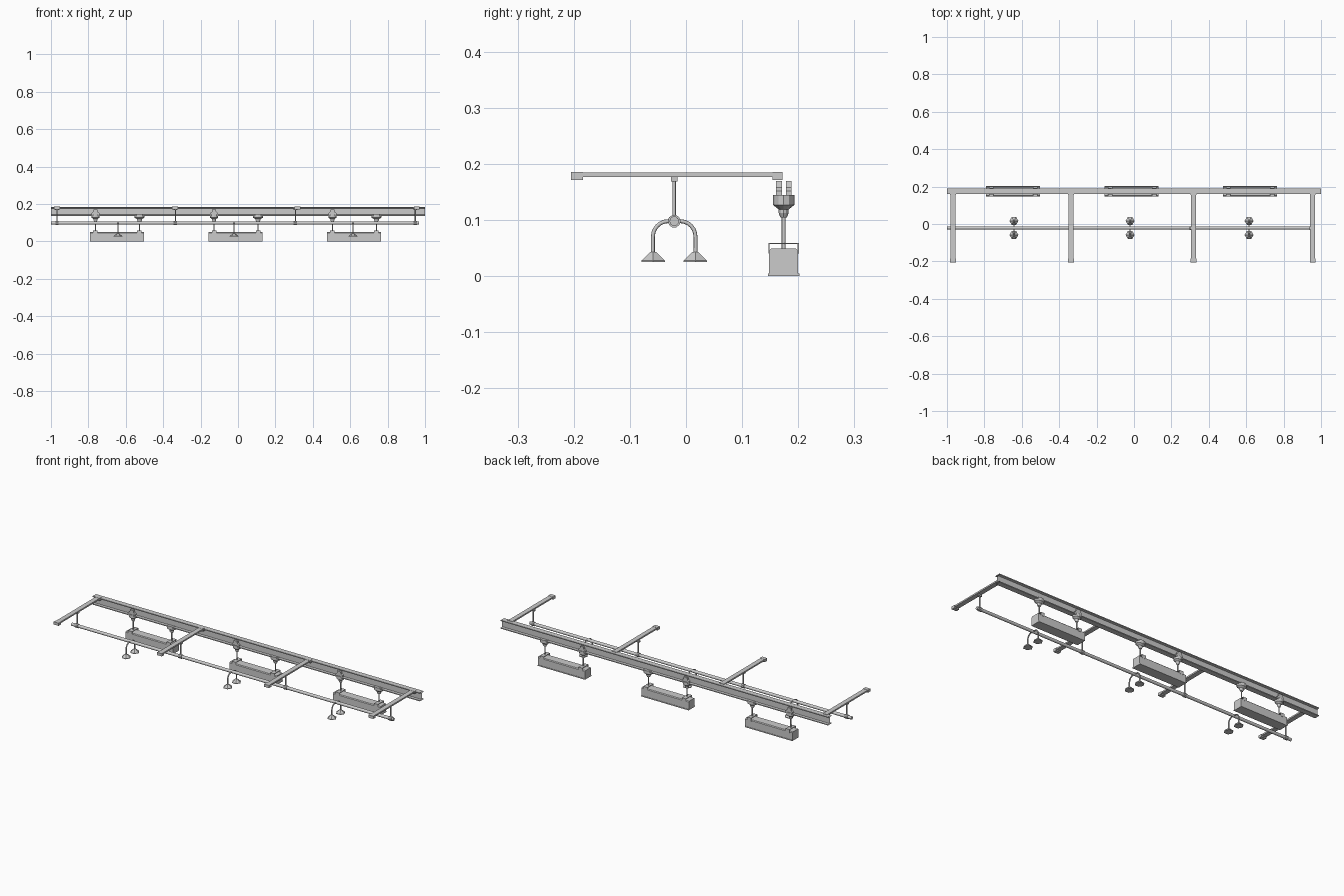
import bpy, bmesh, math
from mathutils import Vector

if "Cube" in bpy.data.objects:
    bpy.data.objects.remove(bpy.data.objects["Cube"])

RAIL_Y, PIPE_Y, PIPE_Z = 0.174, -0.021, 0.098


def make(name, verts, faces):
    me = bpy.data.meshes.new(name)
    me.from_pydata(verts, [], faces)
    bm = bmesh.new()
    bm.from_mesh(me)
    bmesh.ops.recalc_face_normals(bm, faces=bm.faces)
    bm.to_mesh(me)
    bm.free()
    ob = bpy.data.objects.new(name, me)
    bpy.context.collection.objects.link(ob)
    return ob


def prism_x(name, profile, x0, x1, caps=True):
    """Extrude a (y, z) outline along x."""
    n = len(profile)
    verts = [(x, y, z) for x in (x0, x1) for y, z in profile]
    faces = [(i, (i + 1) % n, n + (i + 1) % n, n + i) for i in range(n)]
    if caps:
        faces += [tuple(range(n)), tuple(range(n, 2 * n))]
    return make(name, verts, faces)


def prism_y(name, profile, y0, y1):
    """Extrude an (x, z) outline along y."""
    n = len(profile)
    verts = [(x, y, z) for y in (y0, y1) for x, z in profile]
    faces = [(i, (i + 1) % n, n + (i + 1) % n, n + i) for i in range(n)]
    return make(name, verts, faces + [tuple(range(n)), tuple(range(n, 2 * n))])


def box(name, x0, x1, y0, y1, z0, z1):
    return prism_x(name, [(y0, z0), (y1, z0), (y1, z1), (y0, z1)], x0, x1)


def lathe(name, x, y, rings, sides, sx=1.0, sy=1.0):
    """Stack of (radius, z) rings round a vertical axis."""
    verts = [(x + sx * r * math.cos(2 * math.pi * i / sides),
              y + sy * r * math.sin(2 * math.pi * i / sides), z)
             for r, z in rings for i in range(sides)]
    faces = [(k * sides + i, k * sides + (i + 1) % sides,
              (k + 1) * sides + (i + 1) % sides, (k + 1) * sides + i)
             for k in range(len(rings) - 1) for i in range(sides)]
    last = (len(rings) - 1) * sides
    faces += [tuple(range(sides)), tuple(range(last, last + sides))]
    return make(name, verts, faces)


def tube_yz(name, x, path, r, sides=8):
    """Round tube following (y, z) points in a plane of constant x."""
    verts = []
    for i, p in enumerate(path):
        a, b = path[max(i - 1, 0)], path[min(i + 1, len(path) - 1)]
        t = Vector((0, b[0] - a[0], b[1] - a[1])).normalized()
        side = Vector((0, -t.z, t.y))
        for k in range(sides):
            w = 2 * math.pi * k / sides
            verts.append(Vector((x, *p)) + r * (Vector((math.cos(w), 0, 0)) + math.sin(w) * side))
    faces = [(k * sides + i, k * sides + (i + 1) % sides,
              (k + 1) * sides + (i + 1) % sides, (k + 1) * sides + i)
             for k in range(len(path) - 1) for i in range(sides)]
    faces += [tuple(range(sides)), tuple(range(len(verts) - sides, len(verts)))]
    return make(name, verts, faces)


def circle(y, z, r, n):
    return [(y + r * math.cos(2 * math.pi * i / n), z + r * math.sin(2 * math.pi * i / n))
            for i in range(n)]


# main I-beam rail, open at its ends
half = [(0.0145, 0.137), (0.0145, 0.142), (0.003, 0.144),
        (0.003, 0.177), (0.0145, 0.179), (0.0145, 0.184)]
outline = [(RAIL_Y + y, z) for y, z in half] + [(RAIL_Y - y, z) for y, z in reversed(half)]
prism_x("rail_beam", outline, -1, 1, caps=False)

# cross arms with end blocks
for x in (-0.968, -0.337, 0.318, 0.955):
    box("cross_arm", x - 0.013, x + 0.013, -0.19, 0.16, 0.177, 0.185)
    box("arm_front_block", x - 0.015, x + 0.015, -0.205, -0.184, 0.171, 0.186)
    box("arm_rear_block", x - 0.015, x + 0.015, 0.154, 0.172, 0.171, 0.186)

# conduit pipe with hanger rods and clamp rings
prism_x("conduit_pipe", circle(PIPE_Y, PIPE_Z, 0.0085, 10), -1, 0.967)
for x in (-0.968, -0.335, 0.307, 0.948):
    prism_x("pipe_clamp", circle(PIPE_Y, PIPE_Z, 0.0115, 10), x - 0.009, x + 0.009)
    lathe("pipe_hanger", x, PIPE_Y, [(0.003, 0.105), (0.003, 0.17)], 8)
    box("hanger_foot", x - 0.01, x + 0.01, PIPE_Y - 0.006, PIPE_Y + 0.006, 0.169, 0.178)

# paired gooseneck lamps under the pipe
for x in (-0.642, -0.021, 0.615):
    for s in (-1, 1):
        path = [(0, 0.098)] + [(0.011 + 0.027 * math.sin(a), 0.07 + 0.028 * math.cos(a))
                               for a in [i * math.pi / 12 for i in range(7)]] + [(0.038, 0.04)]
        tube_yz("gooseneck", x, [(PIPE_Y + s * y, z) for y, z in path], 0.0035)
        lathe("lamp_shade", x, PIPE_Y + s * 0.0375,
              [(0.024, 0.025), (0.024, 0.028), (0.006, 0.043)], 6)

# hanging boxes with their trolleys
for x0 in (-0.791, -0.157, 0.476):
    x1 = x0 + 0.289
    prism_x("hanging_box", [(0.146, 0), (0.202, 0), (0.202, 0.005), (0.2, 0.005),
                            (0.2, 0.045), (0.196, 0.049), (0.152, 0.049),
                            (0.148, 0.045), (0.148, 0.005), (0.146, 0.005)], x0, x1)
    for i, x in enumerate((x0 + 0.029, x0 + 0.264)):
        # thin bracket over the box
        box("bracket_top", x - 0.012, x + 0.012, 0.147, 0.201, 0.057, 0.059)
        for y in (0.147, 0.199):
            box("bracket_side", x - 0.012, x + 0.012, y, y + 0.002, 0.04, 0.057)
        lathe("box_rod", x, RAIL_Y, [(0.0035, 0.048), (0.0035, 0.11)], 8)
        wide = 1.15 if i == 0 else 1.4
        lathe("trolley_body", x, RAIL_Y,
              [(0.006, 0.105), (0.009, 0.113), (0.009, 0.119), (0.019, 0.127), (0.019, 0.145)],
              12, sx=wide)
        if i == 0:
            # upright plates gripping both sides of the web
            plate = [(-0.021, 0.14), (0.021, 0.14), (0.021, 0.152), (0.012, 0.158),
                     (0.01, 0.17), (-0.01, 0.17), (-0.012, 0.158), (-0.021, 0.152)]
            for y0, y1 in ((0.16, 0.171), (0.178, 0.188)):
                prism_y("trolley_plate", [(x + a, z) for a, z in plate], y0, y1)

# smooth the round parts, keep hard edges
bpy.ops.object.select_all(action='DESELECT')
for ob in bpy.context.scene.objects:
    if ob.name.split(".")[0] in {"conduit_pipe", "pipe_hanger", "gooseneck", "box_rod"}:
        ob.select_set(True)
        bpy.context.view_layer.objects.active = ob
bpy.ops.object.shade_smooth_by_angle(angle=math.radians(46))
